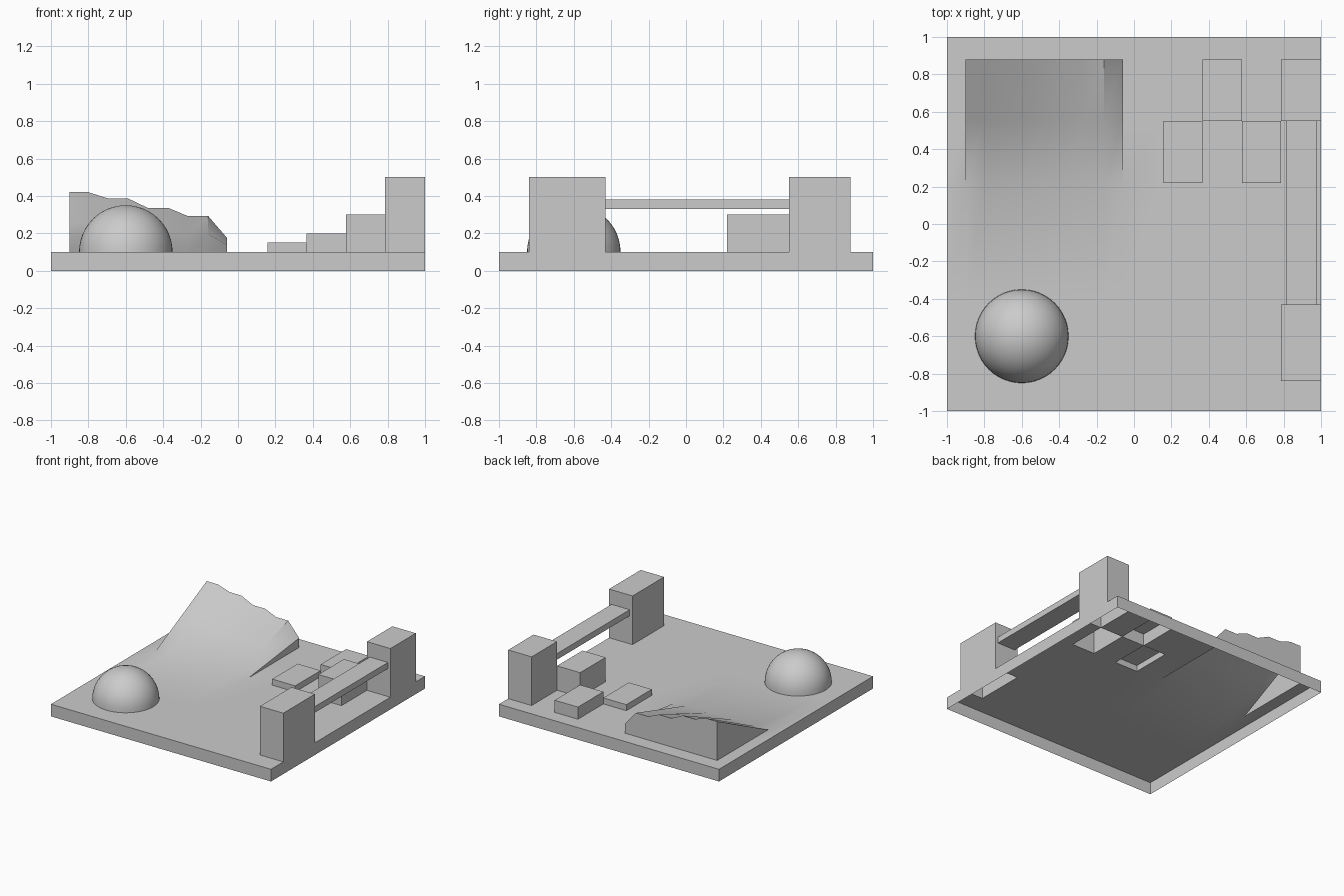
import bpy, bmesh, math

if "Cube" in bpy.data.objects:
    bpy.data.objects.remove(bpy.data.objects["Cube"])

GROUND = 0.1
# Grid lines shared by the ground, the ramp and the raised blocks
RAMP_X = [-0.9, -0.8, -0.69, -0.585, -0.48, -0.37, -0.27, -0.16, -0.06]
RAMP_Z = [0.42, 0.42, 0.385, 0.385, 0.335, 0.335, 0.293, 0.293, 0.177]
XS = [-1] + RAMP_X + [0.157, 0.366, 0.577, 0.787, 1]
YS = [-1, -0.84, -0.43, 0.22, 0.55, 0.88, 1]
# Raised blocks: x start, y start -> top height
BLOCKS = {(0.157, 0.22): 0.15, (0.366, 0.55): 0.2, (0.577, 0.22): 0.3,
          (0.787, 0.55): 0.5, (0.787, -0.84): 0.5}


def height(i, j, x, y):
    """Surface height of cell (i, j) at one of its corners."""
    if not (0 <= i < len(XS) - 1 and 0 <= j < len(YS) - 1):
        return 0
    if (XS[i], YS[j]) in BLOCKS:
        return BLOCKS[XS[i], YS[j]]
    if XS[i] in RAMP_X[:-1] and YS[j] in (0.22, 0.55):
        return GROUND + (RAMP_Z[RAMP_X.index(x)] - GROUND) * (y - 0.22) / 0.66
    return GROUND


def finish(name, bm, angle=None):
    mesh = bpy.data.meshes.new(name)
    bm.to_mesh(mesh)
    bm.free()
    ob = bpy.data.objects.new(name, mesh)
    bpy.context.collection.objects.link(ob)
    if angle:
        bpy.ops.object.select_all(action='DESELECT')
        ob.select_set(True)
        bpy.context.view_layer.objects.active = ob
        bpy.ops.object.shade_smooth_by_angle(angle=math.radians(angle))
    return ob


# Terrain: open-bottomed slab with ramp, steps and towers raised from it
bm = bmesh.new()
verts = {}


def face(points):
    vs = []
    for p in points:
        key = tuple(round(c, 4) for c in p)
        if key not in verts:
            verts[key] = bm.verts.new(key)
        if verts[key] not in vs:
            vs.append(verts[key])
    if len(vs) > 2:
        bm.faces.new(vs)


for i in range(len(XS) - 1):
    for j in range(len(YS) - 1):
        x0, x1, y0, y1 = XS[i], XS[i + 1], YS[j], YS[j + 1]
        corners = [(x0, y0), (x1, y0), (x1, y1), (x0, y1)]
        face([(*c, height(i, j, *c)) for c in corners])
        # Walls down to any lower neighbour
        for k, (di, dj) in enumerate([(0, -1), (1, 0), (0, 1), (-1, 0)]):
            p, q = corners[k], corners[(k + 1) % 4]
            hp, hq = height(i, j, *p), height(i, j, *q)
            lp, lq = height(i + di, j + dj, *p), height(i + di, j + dj, *q)
            if hp > lp + 1e-4 or hq > lq + 1e-4:
                face([(*q, hq), (*p, hp), (*p, lp), (*q, lq)])
finish("terrain", bm, 30)

# Bridge beam: open-ended box spanning the two towers
bm = bmesh.new()
section = [(0.813, 0.33), (0.978, 0.33), (0.978, 0.38), (0.813, 0.38)]
ends = [[bm.verts.new((x, y, z)) for x, z in section] for y in (-0.43, 0.55)]
for k in range(4):
    n = (k + 1) % 4
    bm.faces.new([ends[0][k], ends[0][n], ends[1][n], ends[1][k]])
finish("bridge_beam", bm)

# Dome: upper half of a sphere resting on the ground
bm = bmesh.new()
bmesh.ops.create_uvsphere(bm, u_segments=48, v_segments=24, radius=0.25)
bmesh.ops.bisect_plane(bm, geom=bm.verts[:] + bm.edges[:] + bm.faces[:],
                       plane_co=(0, 0, 0), plane_no=(0, 0, 1), clear_inner=True)
bmesh.ops.translate(bm, verts=bm.verts, vec=(-0.6, -0.6, GROUND))
finish("dome", bm, 40)
